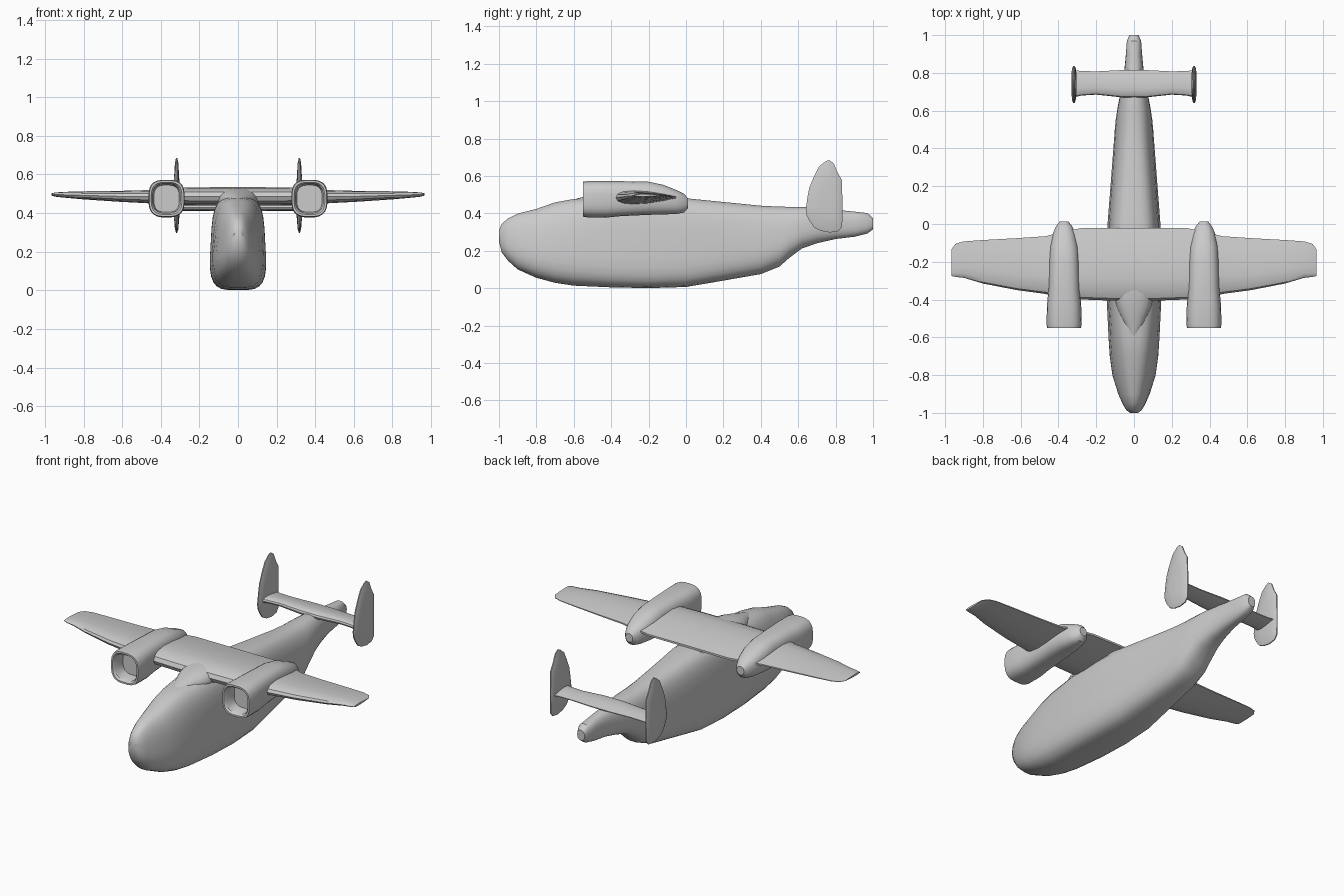
import bpy, bmesh
from math import sin, cos, pi, copysign


def finish(name, bm, mirror=False, angle=35):
    bmesh.ops.recalc_face_normals(bm, faces=bm.faces)
    me = bpy.data.meshes.new(name)
    bm.to_mesh(me)
    bm.free()
    ob = bpy.data.objects.new(name, me)
    bpy.context.collection.objects.link(ob)
    if mirror:
        ob.modifiers.new("Mirror", "MIRROR")
    bpy.ops.object.select_all(action="DESELECT")
    ob.select_set(True)
    bpy.context.view_layer.objects.active = ob
    bpy.ops.object.shade_smooth_by_angle(angle=angle * pi / 180)
    return ob


def loft(name, rings, mirror=False, angle=35):
    """Skin a list of equal-length vertex rings and cap both ends."""
    bm = bmesh.new()
    loops = [[bm.verts.new(p) for p in r] for r in rings]
    n = len(loops[0])
    for a, b in zip(loops, loops[1:]):
        for i in range(n):
            j = (i + 1) % n
            bm.faces.new((a[i], a[j], b[j], b[i]))
    bm.faces.new(loops[0])
    bm.faces.new(loops[-1])
    return finish(name, bm, mirror, angle)


def section(y, cx, hw, zb, zt, power=3.0, top=1.0, n=28):
    """Superellipse cross-section; 'top' narrows its upper edge."""
    ring = []
    for i in range(n):
        t = 2 * pi * (i + 0.5) / n
        c, s = cos(t), sin(t)
        x = copysign(abs(c) ** (2 / power), c)
        z = copysign(abs(s) ** (2 / power), s)
        k = 1 + (top - 1) * (z + 1) / 2
        ring.append((cx + hw * x * k, y, (zb + zt) / 2 + (zt - zb) / 2 * z))
    return ring


# chord fraction, height fraction of a wing section
AIRFOIL = [(0, 0), (.03, .5), (.12, .85), (.3, 1), (.55, .85), (.8, .5), (1, .12),
           (1, -.12), (.8, -.5), (.55, -.85), (.3, -1), (.12, -.85), (.03, -.5)]


def wing(name, stations):
    """Stations (x, leading y, trailing y, z, half thickness), mirrored across x = 0."""
    full = [(-s[0], *s[1:]) for s in reversed(stations)] + stations
    loft(name, [[(x, le + (te - le) * u, z + h * v) for u, v in AIRFOIL]
                for x, le, te, z, h in full])


# Deep-bellied fuselage: y, half width, bottom, top, power, top narrowing
body = [(-1.0, .022, .25, .31, 2.2, .9), (-.985, .045, .19, .345, 2.3, .8),
        (-.95, .07, .145, .375, 2.4, .72), (-.9, .097, .10, .40, 2.5, .66),
        (-.8, .132, .055, .425, 2.7, .66), (-.7, .146, .028, .46, 2.9, .68),
        (-.6, .15, .013, .478, 3.1, .74), (-.4, .155, .004, .49, 3.6, .82),
        (-.2, .155, 0, .49, 3.8, .83), (0, .15, .006, .482, 3.6, .82),
        (.2, .135, .04, .462, 3.2, .8), (.4, .12, .075, .442, 2.9, .78),
        (.5, .112, .115, .437, 2.7, .78), (.55, .107, .16, .436, 2.6, .78),
        (.62, .095, .212, .435, 2.5, .8), (.7, .075, .24, .433, 2.5, .85),
        (.8, .055, .263, .42, 2.5, .9), (.9, .043, .275, .41, 2.5, 1),
        (.97, .038, .292, .402, 2.6, 1), (1.0, .024, .315, .375, 2.4, 1)]
loft("fuselage", [section(y, 0, w, b, t, p, k) for y, w, b, t, p, k in body])

# Fairing rising from the cabin roof into the wing
loft("wing_fairing", [section(y, 0, w, .42, t, 2.4, .8, 20) for y, w, t in
                      [(-.6, .02, .475), (-.52, .065, .497), (-.44, .1, .515),
                       (-.36, .12, .528), (-.2, .12, .53), (-.03, .1, .49)]])

# Main wing: thick centre section and thin tapered outer panels
wing("main_wing", [(.13, -.405, -.02, .487, .047), (.27, -.4, -.02, .487, .046),
                   (.37, -.4, -.04, .487, .044), (.47, -.37, -.065, .485, .034),
                   (.62, -.35, -.075, .487, .028), (.8, -.315, -.085, .492, .021),
                   (.9, -.285, -.092, .495, .015), (.945, -.28, -.105, .496, .011),
                   (.967, -.275, -.135, .497, .006)])

# Engine nacelles with an open recessed intake: y, half width, bottom, top, power
pods = [(-.47, .066, .405, .545, 3), (-.54, .072, .4, .552, 3),
        (-.55, .08, .392, .56, 3), (-.55, .09, .382, .57, 3),
        (-.53, .094, .379, .573, 3), (-.43, .091, .377, .573, 3),
        (-.35, .084, .385, .573, 3), (-.2, .08, .392, .57, 2.8),
        (-.12, .075, .394, .553, 2.6), (-.05, .06, .397, .525, 2.4),
        (-.01, .042, .405, .505, 2.4), (.012, .024, .43, .48, 2.2)]
loft("engine_nacelle", [section(y, .37, w, b, t, p, 1, 24) for y, w, b, t, p in pods], True)

# Tailplane joining the two fins
wing("tailplane", [(.06, .67, .815, .43, .022), (.2, .685, .808, .43, .018),
                   (.28, .68, .81, .43, .018), (.32, .67, .815, .43, .018)])

# Twin tail fins: lens-shaped plates from one outline
outline = [(.64, .42), (.65, .49), (.66, .54), (.685, .60), (.71, .65), (.745, .678), (.765, .686),
           (.79, .668), (.81, .62), (.833, .58), (.837, .45), (.835, .33), (.815, .305),
           (.77, .298), (.72, .307), (.685, .325), (.66, .36), (.645, .39)]
fin = []
for dx, k in [(-.014, .5), (-.009, .88), (-.003, 1), (.003, 1), (.009, .88), (.014, .5)]:
    fin.append([(.318 + dx, .75 + (y - .75) * k, .46 + (z - .46) * k) for y, z in outline])
loft("tail_fin", fin, True)
